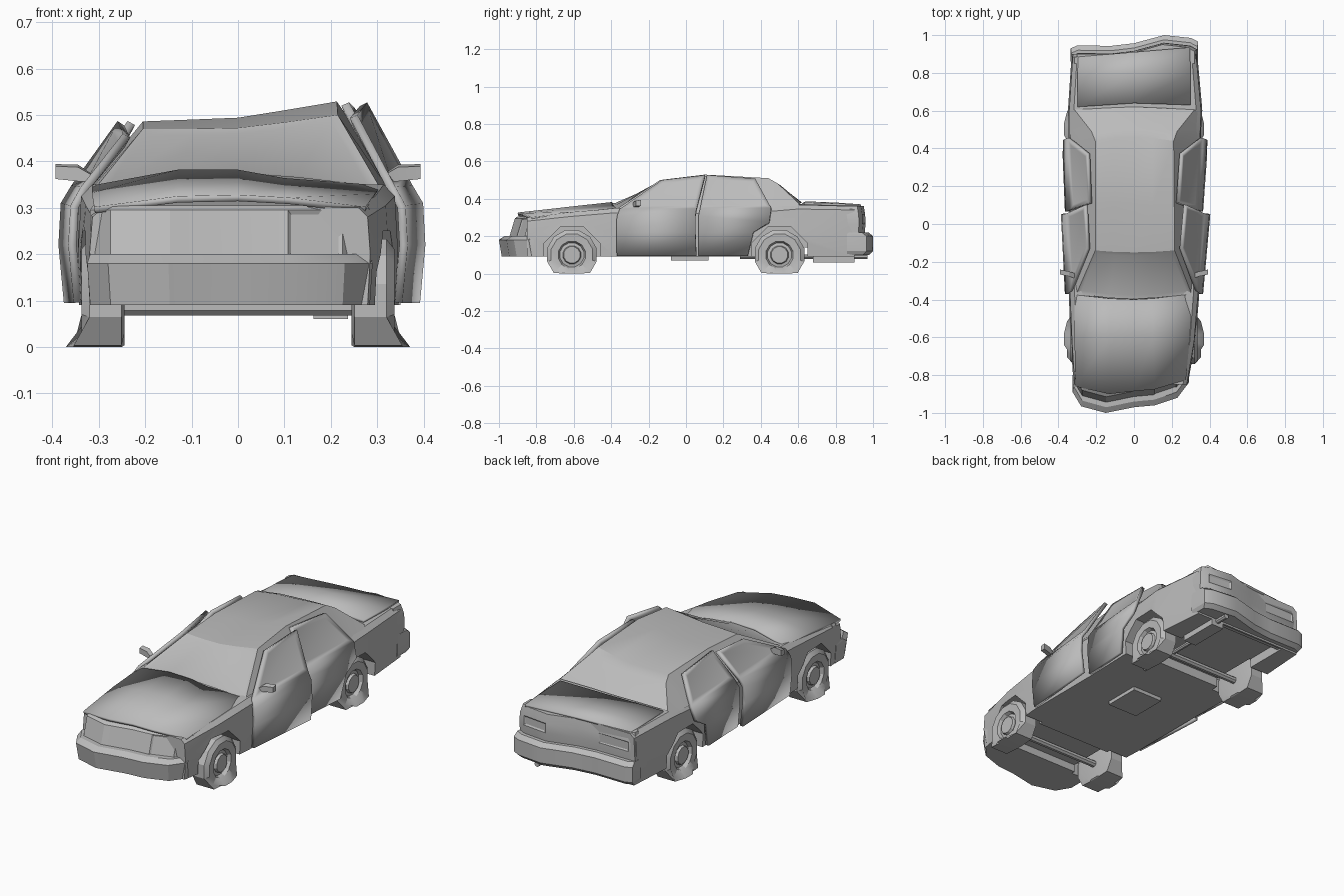
import bpy, bmesh, math
from mathutils import Vector, Matrix

if "Cube" in bpy.data.objects:
    bpy.data.objects.remove(bpy.data.objects["Cube"])

grey = bpy.data.materials.new("body_grey")
grey.use_nodes = True
grey.diffuse_color = (0.5, 0.5, 0.5, 1)
grey.node_tree.nodes["Principled BSDF"].inputs["Base Color"].default_value = (0.5, 0.5, 0.5, 1)
parts = []


def finish(name, bm, keep=True):
    mesh = bpy.data.meshes.new(name)
    bm.to_mesh(mesh)
    bm.free()
    mesh.materials.append(grey)
    ob = bpy.data.objects.new(name, mesh)
    bpy.context.collection.objects.link(ob)
    if keep:
        parts.append(ob)
    return ob


def skin(name, rows, ring=False, panel=None, frame=0.015, thick=0):
    """Surface through rows of points; ring closes each row and caps the ends."""
    bm = bmesh.new()
    grid = [[bm.verts.new(p) for p in row] for row in rows]
    n = len(rows[0])
    for a, b in zip(grid, grid[1:]):
        for i in range(n if ring else n - 1):
            j = (i + 1) % n
            bm.faces.new((a[i], a[j], b[j], b[i]))
    if ring:
        bm.faces.new(grid[0])
        bm.faces.new(grid[-1])
    bmesh.ops.recalc_face_normals(bm, faces=bm.faces)
    bm.normal_update()
    middle = Vector((0, 0, 0.22))
    if not ring and sum(f.normal.dot(f.calc_center_median() - middle) for f in bm.faces) < 0:
        bmesh.ops.reverse_faces(bm, faces=bm.faces)
        bm.normal_update()
    # Recessed windows and lamps
    if panel:
        picked = [f for f in bm.faces if panel(f.calc_center_median())]
        bmesh.ops.inset_region(bm, faces=picked, thickness=frame, depth=-0.005,
                               use_boundary=True, use_even_offset=True)
    ob = finish(name, bm)
    if thick:
        mod = ob.modifiers.new("thickness", "SOLIDIFY")
        mod.thickness = thick
        mod.offset = -1
    return ob


def tube(name, centre, radius, length, axis, sides=8, keep=True):
    bm = bmesh.new()
    turn = Matrix.Rotation(math.pi / 2, 4, "Y" if axis == "X" else "X")
    spin = Matrix.Rotation(math.pi / sides, 4, "Z")
    bmesh.ops.create_cone(bm, cap_ends=True, segments=sides, radius1=radius, radius2=radius,
                          depth=length, matrix=Matrix.Translation(centre) @ turn @ spin)
    return finish(name, bm, keep)


def box(name, centre, size, keep=True):
    bm = bmesh.new()
    bmesh.ops.create_cube(bm, size=1, matrix=Matrix.Translation(centre) @ Matrix.Diagonal((*size, 1)))
    return finish(name, bm, keep)


# Main body, lofted from nose to tail
stations = [  # y, left edge, right edge, shoulder height, deck height
    (-0.85, -0.32, 0.285, 0.28, 0.30),
    (-0.62, -0.335, 0.325, 0.305, 0.325),
    (-0.38, -0.345, 0.345, 0.325, 0.35),
    (0.05, -0.345, 0.345, 0.32, 0.35),
    (0.42, -0.35, 0.355, 0.33, 0.36),
    (0.6, -0.35, 0.362, 0.345, 0.368),
    (0.9, -0.33, 0.335, 0.34, 0.36),
]
rows = []
for y, xa, xb, zs, zt in stations:
    rows.append([(xa * 0.98, y, 0.09), (xa, y, 0.2), (xa * 0.98, y, zs), (xa * 0.91, y, zt),
                 (0, y, zt + 0.005),
                 (xb * 0.91, y, zt), (xb * 0.98, y, zs), (xb, y, 0.2), (xb * 0.98, y, 0.09)])
body = skin("body", rows, ring=True)

# Wheel arches and underside recesses
AXLES = (-0.61, 0.5)
cutters = [box("rear_recess", (0, 0.64, 0.02), (0.46, 0.5, 0.24), False),
           box("front_recess", (0, -0.61, 0.02), (0.46, 0.26, 0.22), False)]
for y in AXLES:
    for s in (-1, 1):
        cutters.append(tube("arch_cutter", (s * 0.37, y, 0.1), 0.162, 0.29, "X", 8, False))
bpy.context.view_layer.objects.active = body
for c in cutters:
    c.hide_render = True
    mod = body.modifiers.new("cut", "BOOLEAN")
    mod.operation, mod.solver, mod.object = "DIFFERENCE", "EXACT", c
    bpy.ops.object.modifier_apply(modifier=mod.name)
    bpy.data.objects.remove(c)


# Crumpled nose and tail, stacked upward from bent outlines
def stack(name, outline, levels, back, panel):
    rows = []
    for z, dy, k in levels:
        row = [(x * k, y + dy, z) for x, y in outline]
        rows.append(row + [(outline[-1][0] * k, back, z), (outline[0][0] * k, back, z)])
    skin(name, rows, ring=True, panel=panel, frame=0.008)


nose = [(-0.325, -0.89), (-0.28, -0.965), (-0.15, -1.0), (0, -0.97), (0.11, -0.96),
        (0.23, -0.92), (0.29, -0.84)]
stack("front_bumper", nose, [(0.09, 0.015, 0.98), (0.18, 0, 1), (0.2, 0.03, 0.98)], -0.8, None)
stack("grille", nose, [(0.195, 0.055, 0.98), (0.295, 0.085, 0.98), (0.305, 0.1, 0.96)], -0.78,
      lambda c: 0.2 < c.z < 0.28 and c.y < -0.8 and 0.14 < c.x < 0.21)
tail = [(-0.335, 0.93), (-0.3, 0.945), (-0.12, 0.943), (0, 0.957), (0.16, 1.0),
        (0.3, 0.985), (0.34, 0.965)]
stack("rear_bumper", tail, [(0.1, -0.02, 0.97), (0.12, 0, 1), (0.2, 0, 1), (0.22, -0.025, 0.99)],
      0.86, None)
stack("tail_panel", tail, [(0.21, -0.045, 0.985), (0.265, -0.04, 0.985), (0.315, -0.042, 0.98),
                           (0.362, -0.05, 0.94)], 0.85,
      lambda c: 0.27 < c.z < 0.31 and c.y > 0.88 and 0.18 < abs(c.x) < 0.29)

# Sprung hood and trunk lids
skin("hood", [
    [(-0.31, -0.86, 0.302), (-0.13, -0.9, 0.325), (0, -0.885, 0.328), (0.11, -0.875, 0.322), (0.275, -0.825, 0.302)],
    [(-0.315, -0.6, 0.332), (-0.13, -0.6, 0.358), (0, -0.6, 0.36), (0.1, -0.6, 0.346), (0.295, -0.6, 0.33)],
    [(-0.315, -0.375, 0.348), (-0.13, -0.395, 0.382), (0, -0.4, 0.382), (0.1, -0.395, 0.364), (0.31, -0.37, 0.348)],
], thick=0.014)
skin("trunk_lid", [
    [(-0.3, 0.62, 0.375), (0, 0.64, 0.386), (0.3, 0.63, 0.38)],
    [(-0.3, 0.78, 0.372), (0, 0.8, 0.38), (0.3, 0.8, 0.375)],
    [(-0.295, 0.885, 0.366), (0, 0.91, 0.372), (0.295, 0.935, 0.37)],
], thick=0.012)

# Cabin with a roof pushed down on one side
skin("cabin", [
    [(-0.33, -0.36, 0.325), (-0.305, -0.37, 0.345), (-0.13, -0.392, 0.372), (0, -0.397, 0.375),
     (0.13, -0.39, 0.365), (0.305, -0.37, 0.345), (0.33, -0.36, 0.325)],
    [(-0.325, -0.1, 0.34), (-0.205, -0.14, 0.47), (-0.1, -0.148, 0.47), (0, -0.15, 0.472),
     (0.1, -0.148, 0.484), (0.215, -0.14, 0.5), (0.325, -0.1, 0.34)],
    [(-0.325, 0.1, 0.34), (-0.205, 0.1, 0.486), (-0.1, 0.1, 0.49), (0, 0.1, 0.494),
     (0.1, 0.1, 0.51), (0.213, 0.1, 0.529), (0.325, 0.1, 0.34)],
    [(-0.335, 0.4, 0.35), (-0.205, 0.44, 0.474), (-0.1, 0.455, 0.482), (0, 0.46, 0.485),
     (0.1, 0.455, 0.495), (0.21, 0.44, 0.51), (0.335, 0.4, 0.35)],
    [(-0.335, 0.5, 0.35), (-0.225, 0.49, 0.452), (-0.1, 0.505, 0.462), (0, 0.51, 0.465),
     (0.1, 0.505, 0.472), (0.228, 0.49, 0.482), (0.338, 0.5, 0.35)],
    [(-0.335, 0.6, 0.355), (-0.315, 0.605, 0.372), (-0.13, 0.615, 0.378), (0, 0.62, 0.38),
     (0.13, 0.615, 0.38), (0.32, 0.605, 0.374), (0.342, 0.6, 0.355)],
], panel=lambda c: abs(c.x) < 0.24 and c.y < -0.2, frame=0.02)


# Doors standing slightly ajar, with recessed windows
def door(name, side, rows, slope, drop):
    widths = (0.354, 0.366, 0.361, 0.338, 0.236)
    pts = []
    for w, (y0, y1, z0, z1) in zip(widths, rows):
        d = drop if z0 > 0.4 else 0
        pts.append([(side * (w + slope * (y - rows[0][0])), y, z - d)
                    for y, z in ((y0, z0), (y1, z1))])
    skin(name, pts, panel=lambda c: c.z > 0.36, frame=0.022, thick=0.018)


front_rows = [(-0.37, 0.055, 0.095, 0.095), (-0.372, 0.05, 0.22, 0.22), (-0.37, 0.05, 0.305, 0.31),
              (-0.355, 0.055, 0.345, 0.348), (-0.13, 0.1, 0.5, 0.527)]
rear_rows = [(0.067, 0.33, 0.095, 0.095), (0.067, 0.36, 0.22, 0.22), (0.067, 0.445, 0.31, 0.275),
             (0.075, 0.455, 0.348, 0.352), (0.112, 0.37, 0.527, 0.508)]
for side, label, opening, drop in ((1, "left", 0.09, 0), (-1, "right", 0.05, 0.04)):
    door(label + "_front_door", side, front_rows, opening, drop)
    door(label + "_rear_door", side, rear_rows, opening * 0.8, drop)

# Door mirrors
for s in (-1, 1):
    rows = []
    for x, y, z, h in ((0.315, -0.275, 0.365, 0.008), (0.345, -0.265, 0.375, 0.018), (0.393, -0.255, 0.378, 0.016)):
        rows.append([(s * x, y - 0.012, z - h), (s * x, y + 0.014, z - h),
                     (s * x, y + 0.014, z + h), (s * x, y - 0.012, z + h * 0.7)])
    skin("door_mirror", rows, ring=True)


# Flat tyres with dished rims, sagging where they meet the ground
def wheel(name, side, y):
    profile = ((0, 0.1), (0.006, 0.137), (0.075, 0.137), (0.092, 0.115), (0.09, 0.075),
               (0.072, 0.066), (0.075, 0.05), (0.088, 0.045))
    rows = []
    for dx, r in profile:
        row = []
        for i in range(12):
            a = math.tau * (i + 0.5) / 12
            z = 0.1 + r * math.sin(a)
            bulge = 0.034 if z < 0.01 and dx > 0.07 else 0
            row.append((side * (0.245 + dx + bulge), y + r * math.cos(a), max(z, 0)))
        rows.append(row)
    skin(name, rows, ring=True)


for y, label in zip(AXLES, ("front", "rear")):
    for s in (-1, 1):
        wheel(label + "_wheel", s, y)
    tube(label + "_axle", (0, y, 0.085), 0.018, 0.5, "X")

# Exhaust
box("muffler", (0.2, 0.79, 0.078), (0.075, 0.22, 0.036))
tube("tailpipe", (0.2, 0.9, 0.09), 0.014, 0.14, "Y")
tube("exhaust_pipe", (0.17, 0.5, 0.09), 0.012, 0.42, "Y")
box("gearbox_cover", (0.01, 0.02, 0.083), (0.18, 0.2, 0.024))

# Soft shading with crisp creases
bpy.ops.object.select_all(action="DESELECT")
for ob in parts:
    ob.select_set(True)
bpy.context.view_layer.objects.active = body
bpy.ops.object.shade_smooth_by_angle(angle=math.radians(25))
